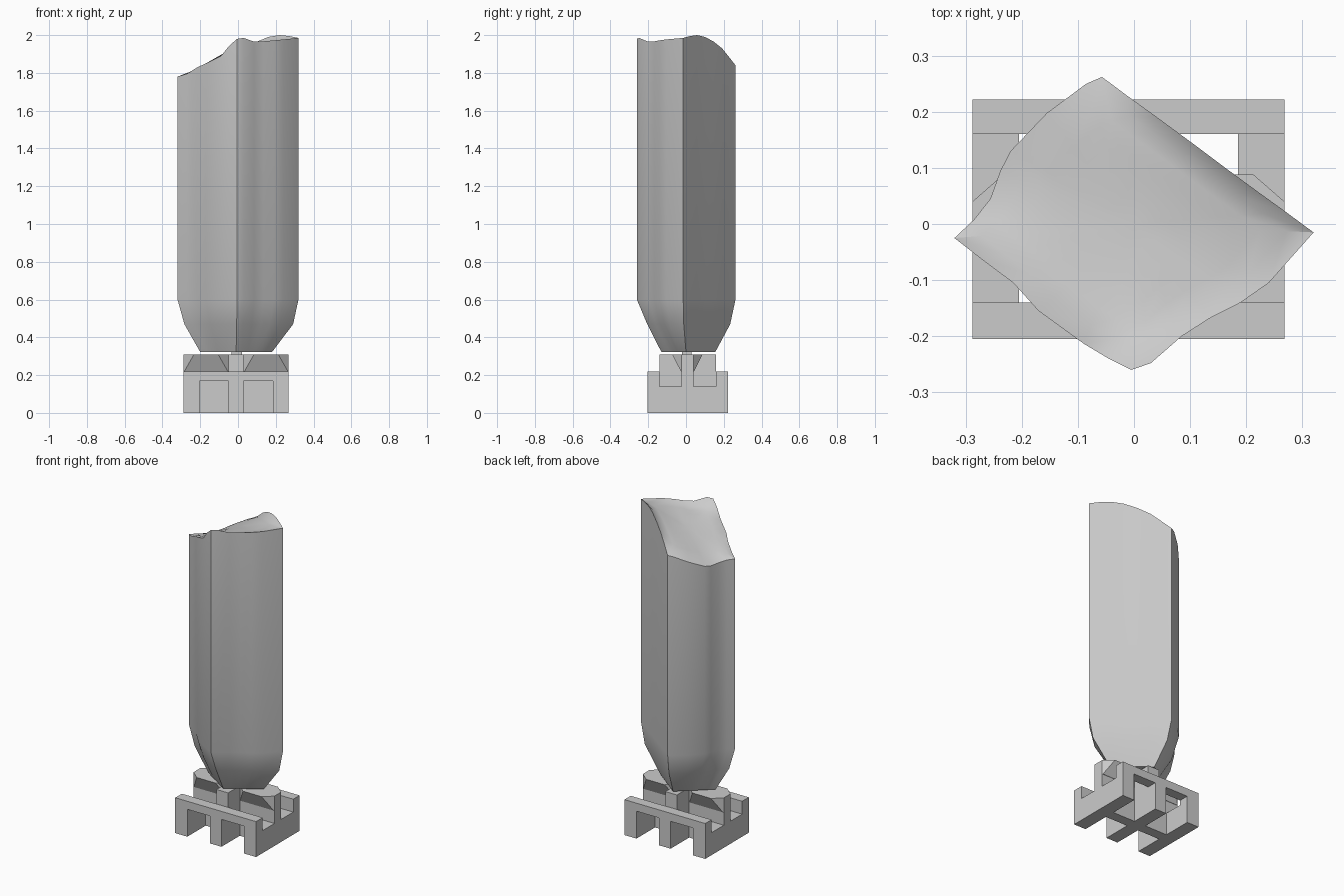
import bpy
import bmesh
from mathutils import Vector

default_cube = bpy.data.objects.get("Cube")
if default_cube:
    bpy.data.objects.remove(default_cube, do_unlink=True)

grey = bpy.data.materials.new("plain grey")
grey.use_nodes = True
grey.diffuse_color = (0.6, 0.6, 0.6, 1)
grey.node_tree.nodes["Principled BSDF"].inputs["Base Color"].default_value = grey.diffuse_color


def finish(name, bm):
    bmesh.ops.recalc_face_normals(bm, faces=bm.faces)
    mesh = bpy.data.meshes.new(name)
    bm.to_mesh(mesh)
    bm.free()
    mesh.materials.append(grey)
    obj = bpy.data.objects.new(name, mesh)
    bpy.context.collection.objects.link(obj)
    return obj


def bridge(bm, lower, upper):
    count = len(lower)
    for i in range(count):
        j = (i + 1) % count
        bm.faces.new((lower[i], lower[j], upper[j], upper[i]))


def loft(name, lower, upper):
    """Closed solid between two matching outlines."""
    bm = bmesh.new()
    a = [bm.verts.new(p) for p in lower]
    b = [bm.verts.new(p) for p in upper]
    bridge(bm, a, b)
    bm.faces.new(a)
    bm.faces.new(b)
    return finish(name, bm)


def box(name, x, y, z):
    outline = [(x[0], y[0]), (x[1], y[0]), (x[1], y[1]), (x[0], y[1])]
    return loft(name, [(*p, z[0]) for p in outline], [(*p, z[1]) for p in outline])


# Base dimensions
bars = {"left": (0.185, 0.268), "middle": (-0.05, 0.03), "right": (-0.288, -0.205)}
inner_y = (-0.14, 0.16)
spine_y = (-0.025, 0.04)
rail_top, base_top, notch, arch = 0.22, 0.31, 0.14, 0.17

# Long rails with two arches each, standing on three feet
comb = []
for side in ("right", "middle", "left"):
    x0, x1 = bars[side]
    comb += [(x0, arch), (x0, 0), (x1, 0), (x1, arch)]
comb = comb[1:-1] + [(bars["left"][1], rail_top), (bars["right"][0], rail_top)]
for name, y0, y1 in (("front_rail", -0.205, inner_y[0]), ("back_rail", inner_y[1], 0.222)):
    loft(name, [(x, y0, z) for x, z in comb], [(x, y1, z) for x, z in comb])

# Cross bars and the central spine
for side, x in bars.items():
    box(side + "_cross_bar", x, inner_y, (0, base_top if side == "middle" else notch))
box("spine", (bars["right"][0], bars["left"][1]), spine_y, (0, base_top))

# Flared wings on both sides of the spine
for side, x0, x1 in (("left", 0.03, 0.268), ("right", -0.288, -0.05)):
    for face, y, out in (("front", spine_y[0], -0.048), ("back", spine_y[1], 0.048)):
        top = [(x0, y), (x0 + 0.055, y + out), (x1 - 0.055, y + out), (x1, y)]
        low = [(x0, y), (x0 + 0.004, y + out * 0.05), (x1 - 0.004, y + out * 0.05), (x1, y)]
        loft(f"{side}_{face}_wing", [(*p, rail_top) for p in low], [(*p, base_top) for p in top])

# Column: rim points of each side, starting at its corner
sides = [
    [(0.32, -0.015, 1.985), (0.27, 0.022, 1.995), (0.22, 0.058, 2.0), (0.16, 0.102, 1.99),
     (0.1, 0.147, 1.965), (0.04, 0.191, 1.93), (-0.01, 0.227, 1.885)],
    [(-0.057, 0.262, 1.84), (-0.085, 0.25, 1.835), (-0.155, 0.198, 1.80), (-0.22, 0.13, 1.765),
     (-0.238, 0.095, 1.76), (-0.256, 0.045, 1.765), (-0.285, 0.008, 1.775)],
    [(-0.32, -0.025, 1.78), (-0.27, -0.064, 1.795), (-0.215, -0.105, 1.83), (-0.17, -0.155, 1.85),
     (-0.09, -0.213, 1.89), (-0.045, -0.24, 1.945)],
    [(-0.005, -0.26, 1.98), (0.03, -0.248, 1.985), (0.085, -0.2, 1.965), (0.135, -0.168, 1.967),
     (0.19, -0.14, 1.972), (0.24, -0.105, 1.977)],
]
foot = [Vector(p) for p in ((0.18, 0.0), (-0.02, 0.155), (-0.2, -0.005), (-0.01, -0.13))]
fullness = [0.8, 0.74, 0.7, 0.58]

rim, bottom, middle = [], [], []
for s, side in enumerate(sides):
    n = (s + 1) % len(sides)
    for i, point in enumerate(side):
        t = i / len(side)
        rim.append(Vector(point))
        low = foot[s].lerp(foot[n], t)
        full = fullness[s] * (1 - t) + fullness[n] * t
        bottom.append(low)
        middle.append(low.lerp(Vector(point[:2]), full))


def crown_height(p):
    """Blend of the rim heights, with a shallow dent near the front."""
    weights = [1 / ((q.xy - p).length ** 2 + 0.002) for q in rim]
    height = sum(w * q.z for w, q in zip(weights, rim)) / sum(weights)
    return height - 0.015 / (1 + ((p - Vector((0.04, -0.17))).length / 0.05) ** 2)


bm = bmesh.new()
rings = [
    [bm.verts.new((*p, base_top + 0.012)) for p in bottom],
    [bm.verts.new((*p, 0.47)) for p in middle],
    [bm.verts.new((p.x, p.y, 0.6)) for p in rim],
    [bm.verts.new(p) for p in rim],
]
# Uneven top closing in rings towards the centre
for scale in (0.85, 0.7, 0.55, 0.4, 0.2):
    rings.append([bm.verts.new((*(p.xy * scale), crown_height(p.xy * scale))) for p in rim])
for lower, upper in zip(rings, rings[1:]):
    bridge(bm, lower, upper)
centre = bm.verts.new((0, 0, crown_height(Vector((0, 0)))))
last = rings[-1]
for i in range(len(last)):
    bm.faces.new((last[i], last[(i + 1) % len(last)], centre))
bm.faces.new(rings[0])
column = finish("column", bm)

# Small peg joining the column to the base
box("column_peg", (-0.035, 0.02), (-0.02, 0.03), (base_top - 0.01, base_top + 0.02))

bpy.ops.object.select_all(action="DESELECT")
column.select_set(True)
bpy.context.view_layer.objects.active = column
bpy.ops.object.shade_smooth_by_angle(angle=0.5)
